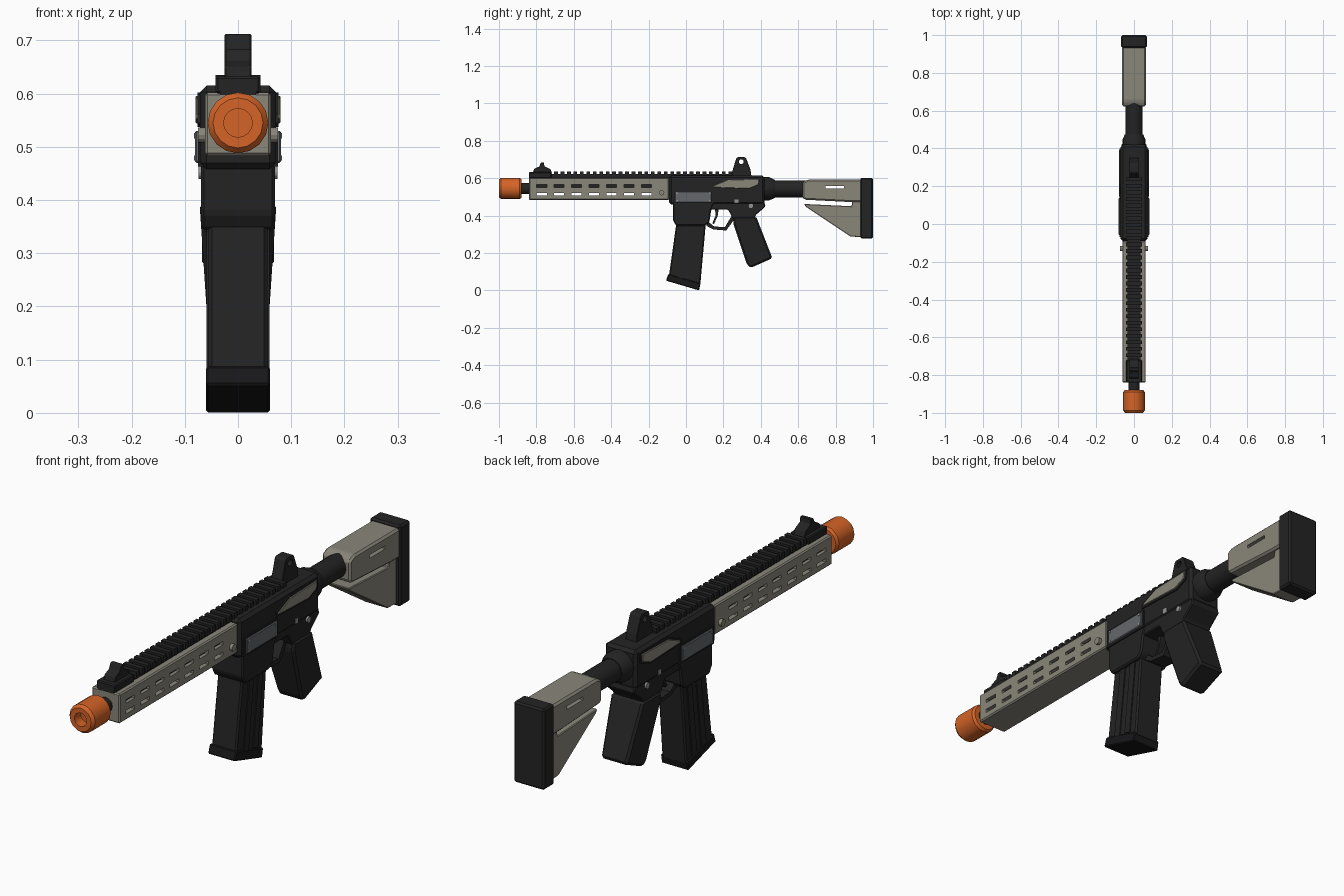
import bpy, bmesh, math
from mathutils import Matrix


def material(name, rgb):
    m = bpy.data.materials.new(name)
    m.diffuse_color = (*rgb, 1)
    return m


BLACK = material("charcoal", (0.017, 0.017, 0.018))
DEEP = material("deep_black", (0.009, 0.009, 0.010))
TAN = material("warm_grey", (0.255, 0.240, 0.195))
ORANGE = material("safety_orange", (0.66, 0.125, 0.02))
STEEL = material("steel_grey", (0.13, 0.135, 0.148))
PIN = material("light_steel", (0.29, 0.295, 0.30))


def finish(bm, name, mat):
    bmesh.ops.recalc_face_normals(bm, faces=bm.faces)
    me = bpy.data.meshes.new(name)
    bm.to_mesh(me)
    bm.free()
    me.materials.append(mat)
    ob = bpy.data.objects.new(name, me)
    bpy.context.collection.objects.link(ob)
    return ob


def slab(name, pts, x0, x1, mat, bevel=0.0, taper=None):
    """Extrude a (y, z) outline from x0 to x1; taper maps z to a width factor."""
    bm = bmesh.new()
    face = bm.faces.new([bm.verts.new((x0, y, z)) for y, z in pts])
    new = bmesh.ops.extrude_face_region(bm, geom=[face])["geom"]
    for v in new:
        if isinstance(v, bmesh.types.BMVert):
            v.co.x = x1
    if taper:
        for v in bm.verts:
            v.co.x *= taper(v.co.z)
    bmesh.ops.recalc_face_normals(bm, faces=bm.faces)
    if bevel:
        bmesh.ops.bevel(bm, geom=bm.edges[:], offset=bevel, segments=1,
                        affect='EDGES', clamp_overlap=True)
    return finish(bm, name, mat)


def rect(y0, y1, z0, z1):
    return [(y0, z0), (y1, z0), (y1, z1), (y0, z1)]


def block(name, hw, y0, y1, z0, z1, mat, bevel=0.0):
    return slab(name, rect(y0, y1, z0, z1), -hw, hw, mat, bevel)


def lathe(name, prof, z, mat, n=16):
    """Spin (radius, y) points about the barrel axis at height z."""
    bm = bmesh.new()
    rings = []
    for r, y in prof:
        rings.append([bm.verts.new((r * math.cos(2 * math.pi * i / n), y,
                                    z + r * math.sin(2 * math.pi * i / n)))
                      for i in range(n)])
    for a, b in zip(rings, rings[1:]):
        for i in range(n):
            j = (i + 1) % n
            bm.faces.new((a[i], a[j], b[j], b[i]))
    bm.faces.new(rings[0])
    bm.faces.new(rings[-1])
    ob = finish(bm, name, mat)
    bpy.context.view_layer.objects.active = ob
    ob.select_set(True)
    bpy.ops.object.shade_smooth_by_angle(angle=math.radians(30))
    ob.select_set(False)
    return ob


def disc(name, y, z, r, hw, mat, n=12):
    """Round pin passing through the body from side to side."""
    pts = [(y + r * math.cos(2 * math.pi * i / n), z + r * math.sin(2 * math.pi * i / n))
           for i in range(n)]
    return slab(name, pts, -hw, hw, mat)


def cut(ob, cutters):
    """Subtract the cutters from the part and remove them."""
    for c in cutters:
        c.hide_render = True
        m = ob.modifiers.new("cut", 'BOOLEAN')
        m.solver = 'EXACT'
        m.object = c
        bpy.context.view_layer.objects.active = ob
        bpy.ops.object.modifier_apply(modifier=m.name)
        bpy.data.objects.remove(c)


# Muzzle tip and barrel
lathe("muzzle_tip", [(0.027, -0.96), (0.027, -1.0), (0.047, -1.0), (0.057, -0.988),
                     (0.057, -0.89), (0.050, -0.88)], 0.545, ORANGE)
lathe("barrel", [(0.03, -0.885), (0.03, -0.80)], 0.545, BLACK)

# Handguard with two rows of slots
guard = block("handguard", 0.062, -0.84, -0.09, 0.483, 0.602, TAN, 0.005)
bm = bmesh.new()
for z in (0.515, 0.558):
    for i in range(7):
        y = -0.772 + 0.0935 * i
        bmesh.ops.create_cube(bm, size=1, matrix=Matrix.Translation((0, y, z)) @
                              Matrix.Diagonal((0.3, 0.055, 0.014, 1)))
cut(guard, [finish(bm, "slot_cutter", TAN)])
block("handguard_core", 0.048, -0.82, -0.10, 0.535, 0.58, BLACK)
disc("handguard_screw", -0.13, 0.522, 0.014, 0.075, TAN)

# Top rail with teeth
block("rail_base", 0.034, -0.84, 0.25, 0.595, 0.622, BLACK)
block("rail_front_ramp", 0.042, -0.84, -0.72, 0.60, 0.632, BLACK, 0.004)
for i in range(28):
    y = -0.705 + 0.0345 * i
    block("rail_tooth", 0.042, y, y + 0.02, 0.608, 0.635, BLACK)

# Sights
slab("front_sight", [(-0.82, 0.625), (-0.715, 0.625), (-0.725, 0.648), (-0.757, 0.664),
                     (-0.76, 0.684), (-0.775, 0.684), (-0.785, 0.662), (-0.812, 0.65)],
     -0.025, 0.025, BLACK, 0.002)
rear = slab("rear_sight", [(0.24, 0.61), (0.35, 0.61), (0.345, 0.645), (0.322, 0.705),
                           (0.315, 0.712), (0.275, 0.712), (0.268, 0.705), (0.25, 0.645)],
            -0.025, 0.025, BLACK, 0.002)
cut(rear, [disc("aperture_cutter", 0.295, 0.688, 0.013, 0.1, BLACK)])

# Receiver, magazine well and trigger housing
block("upper_receiver", 0.071, -0.09, 0.42, 0.458, 0.615, BLACK, 0.012)
slab("magazine_well", [(-0.07, 0.47), (-0.07, 0.375), (-0.052, 0.345), (0.10, 0.345),
                       (0.125, 0.365), (0.135, 0.43), (0.15, 0.47)], -0.07, 0.07, BLACK, 0.006)
slab("trigger_housing", [(0.11, 0.47), (0.11, 0.432), (0.225, 0.432), (0.25, 0.385),
                         (0.36, 0.375), (0.375, 0.405), (0.425, 0.448), (0.42, 0.47)],
     -0.066, 0.066, BLACK, 0.004)
slab("trigger_guard", [(0.11, 0.375), (0.11, 0.345), (0.145, 0.326), (0.215, 0.32),
                       (0.262, 0.385), (0.245, 0.40), (0.208, 0.338), (0.15, 0.342)],
     -0.035, 0.035, BLACK)
slab("trigger", [(0.155, 0.44), (0.158, 0.40), (0.14, 0.357), (0.15, 0.355),
                 (0.17, 0.40), (0.175, 0.44)], -0.014, 0.014, BLACK)

# Side details on both flanks
for side in (-1, 1):
    slab("port_frame", rect(-0.07, 0.147, 0.463, 0.536), side * 0.06, side * 0.0755, BLACK)
    slab("port_plate", rect(-0.058, 0.137, 0.470, 0.530), side * 0.06, side * 0.081,
         STEEL, 0.003)
    for y in (-0.048, 0.127):
        for z in (0.479, 0.521):
            slab("plate_rivet", rect(y - 0.005, y + 0.005, z - 0.005, z + 0.005),
                 side * 0.078, side * 0.083, PIN)
    slab("side_panel_rim", [(0.135, 0.545), (0.34, 0.537), (0.395, 0.56), (0.40, 0.602),
                            (0.22, 0.598), (0.138, 0.562)], side * 0.06, side * 0.076, BLACK)
    slab("side_panel", [(0.145, 0.551), (0.337, 0.544), (0.387, 0.565), (0.391, 0.596),
                        (0.222, 0.591), (0.147, 0.559)], side * 0.06, side * 0.080,
         TAN, 0.002)
block("square_pin", 0.074, 0.26, 0.28, 0.467, 0.487, PIN)
disc("round_pin", 0.347, 0.452, 0.012, 0.074, PIN)

# Magazine with side ribs and base
slab("magazine", [(-0.05, 0.37), (0.107, 0.37), (0.076, 0.025), (-0.092, 0.072)],
     -0.055, 0.055, BLACK, 0.006)
for t in (0.25, 0.62):
    yt, yb = -0.05 + 0.157 * t, -0.088 + 0.164 * t
    slab("magazine_rib", [(yt, 0.36), (yt + 0.03, 0.36), (yb + 0.03, 0.05), (yb, 0.06)],
         -0.059, 0.059, BLACK)
slab("magazine_base", [(-0.095, 0.088), (0.077, 0.038), (0.07, 0.0), (-0.107, 0.052)],
     -0.06, 0.06, DEEP, 0.004)

# Pistol grip, narrower toward its foot
slab("grip", [(0.255, 0.395), (0.375, 0.395), (0.462, 0.172), (0.345, 0.12), (0.325, 0.14),
              (0.252, 0.36)], -1, 1, BLACK, 0.009,
     lambda z: 0.054 + 0.018 * (z - 0.12) / 0.27)

# Stock tube and collar
lathe("tube_collar", [(0.05, 0.41), (0.062, 0.41), (0.062, 0.445), (0.048, 0.475)],
      0.543, BLACK)
lathe("stock_tube", [(0.045, 0.41), (0.045, 0.66)], 0.543, BLACK)

# Stock with a through slot, lower fin and butt pad
stock = slab("stock_body", [(0.622, 0.495), (0.635, 0.485), (0.885, 0.472), (0.94, 0.472),
                            (0.94, 0.592), (0.65, 0.592), (0.622, 0.578)],
             -0.063, 0.063, TAN, 0.008)
cut(stock, [block("stock_slot_cutter", 0.2, 0.745, 0.845, 0.544, 0.557, TAN)])
slab("stock_fin", [(0.632, 0.462), (0.885, 0.45), (0.89, 0.48), (0.94, 0.48), (0.94, 0.285),
                   (0.88, 0.288), (0.64, 0.448)], -0.05, 0.05, TAN, 0.003)
block("butt_pad", 0.068, 0.932, 1.0, 0.277, 0.602, BLACK, 0.007)
